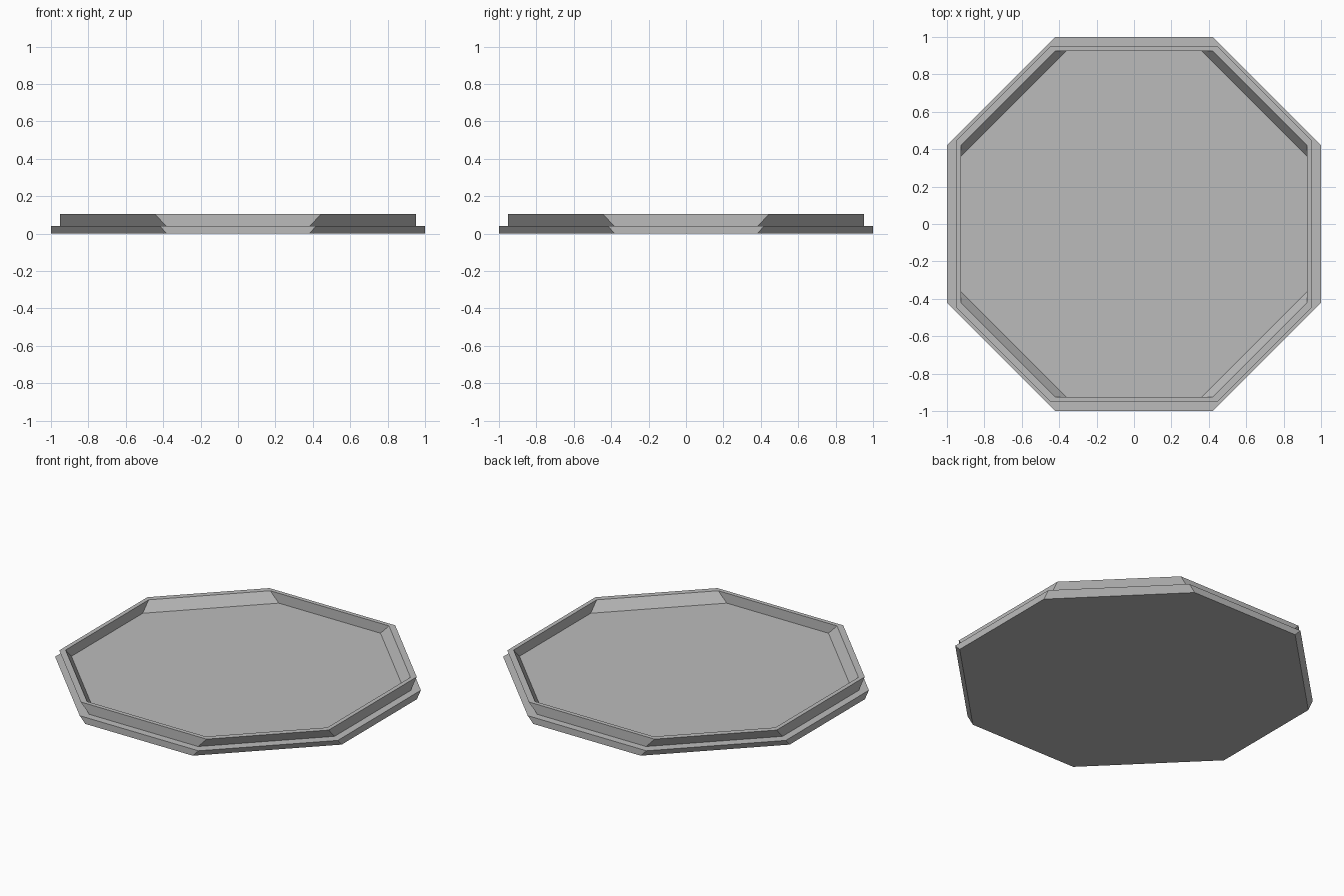
import bpy
import bmesh

cube = bpy.data.objects.get("Cube")
if cube:
    bpy.data.objects.remove(cube, do_unlink=True)

# Single plain grey
grey = bpy.data.materials.new("plain_grey")
grey.use_nodes = True
grey.diffuse_color = (0.5, 0.5, 0.5, 1)
grey.node_tree.nodes["Principled BSDF"].inputs["Base Color"].default_value = (0.5, 0.5, 0.5, 1)


def octagon(bm, half, side, z):
    """Octagon ring: half width, half length of the straight sides, height."""
    ring = []
    a, b = half, side
    c, d = side, half
    for _ in range(4):
        ring += [bm.verts.new((a, b, z)), bm.verts.new((c, d, z))]
        a, b, c, d = -b, a, -d, c
    return ring


def loft(name, profile, capped):
    """Bridge octagon rings in order, optionally closing both ends."""
    bm = bmesh.new()
    rings = [octagon(bm, *p) for p in profile]
    for low, high in zip(rings, rings[1:]):
        for i in range(8):
            j = (i + 1) % 8
            bm.faces.new((low[i], low[j], high[j], high[i]))
    if capped:
        bm.faces.new(rings[0][::-1])
        bm.faces.new(rings[-1])
    mesh = bpy.data.meshes.new(name)
    bm.to_mesh(mesh)
    bm.free()
    mesh.materials.append(grey)
    obj = bpy.data.objects.new(name, mesh)
    bpy.context.collection.objects.link(obj)
    return obj


FLOOR, TOP = 0.042, 0.105

# Base plate: upright straight sides, flared diagonal sides
loft("base_plate", [(1, 0.38, 0), (1, 0.42, FLOOR)], True)

# Raised rim: outer wall, flat top edge, inner wall
loft("raised_rim", [(0.953, 0.385, FLOOR), (0.953, 0.445, TOP),
                    (0.926, 0.42, TOP), (0.926, 0.36, FLOOR)], False)
